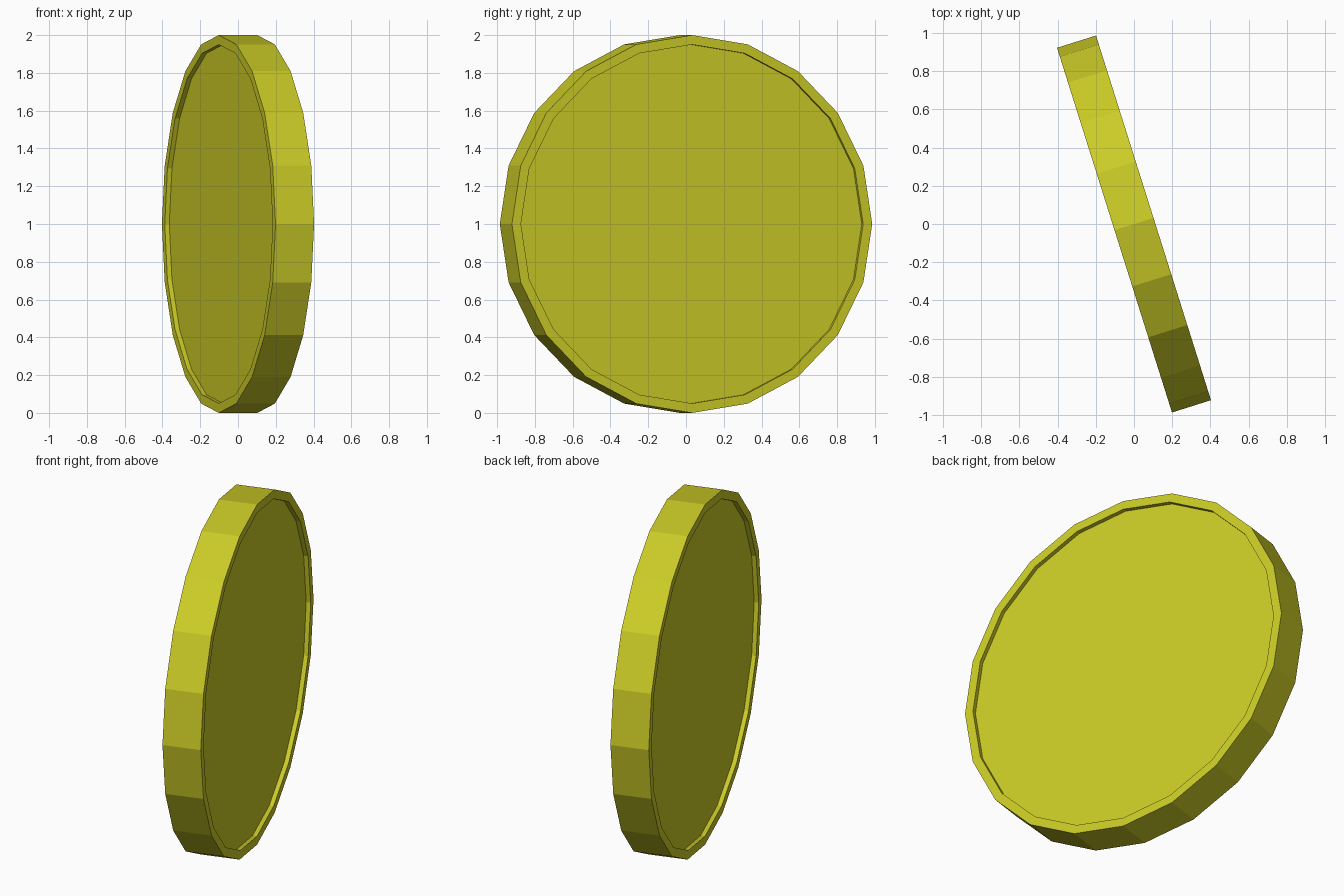
import bpy, bmesh, math
from mathutils import Matrix

if "Cube" in bpy.data.objects:
    bpy.data.objects.remove(bpy.data.objects["Cube"])

SIDES, RADIUS, HALF_WIDTH = 20, 1.0, 0.107
RIM_RADIUS, RECESS = 0.95, 0.025
TURN = math.radians(17.5)

bm = bmesh.new()
# Solid 20-sided disc
bmesh.ops.create_cone(bm, cap_ends=True, segments=SIDES, radius1=RADIUS,
                      radius2=RADIUS, depth=2 * HALF_WIDTH)

# Narrow raised rim with a shallow sunken face on both sides
caps = [f for f in bm.faces if len(f.verts) == SIDES]
inset = (RADIUS - RIM_RADIUS) * math.cos(math.pi / SIDES)
for cap in caps:
    for thickness, depth in ((inset, 0), (0, -RECESS)):
        bmesh.ops.inset_individual(bm, faces=[cap], thickness=thickness,
                                   depth=depth, use_even_offset=True)

# Stand on edge and turn about the vertical
bm.transform(Matrix.Translation((0, 0, RADIUS))
             @ Matrix.Rotation(TURN, 4, 'Z')
             @ Matrix.Rotation(math.pi / 2, 4, 'Y'))
bmesh.ops.recalc_face_normals(bm, faces=bm.faces)

mesh = bpy.data.meshes.new("rimmed_disc")
bm.to_mesh(mesh)
bm.free()
disc = bpy.data.objects.new("rimmed_disc", mesh)
bpy.context.collection.objects.link(disc)

# Yellow finish
mat = bpy.data.materials.new("yellow")
mat.diffuse_color = (0.6, 0.6, 0.02, 1)
mat.use_nodes = True
mat.node_tree.nodes["Principled BSDF"].inputs["Base Color"].default_value = mat.diffuse_color
mesh.materials.append(mat)
